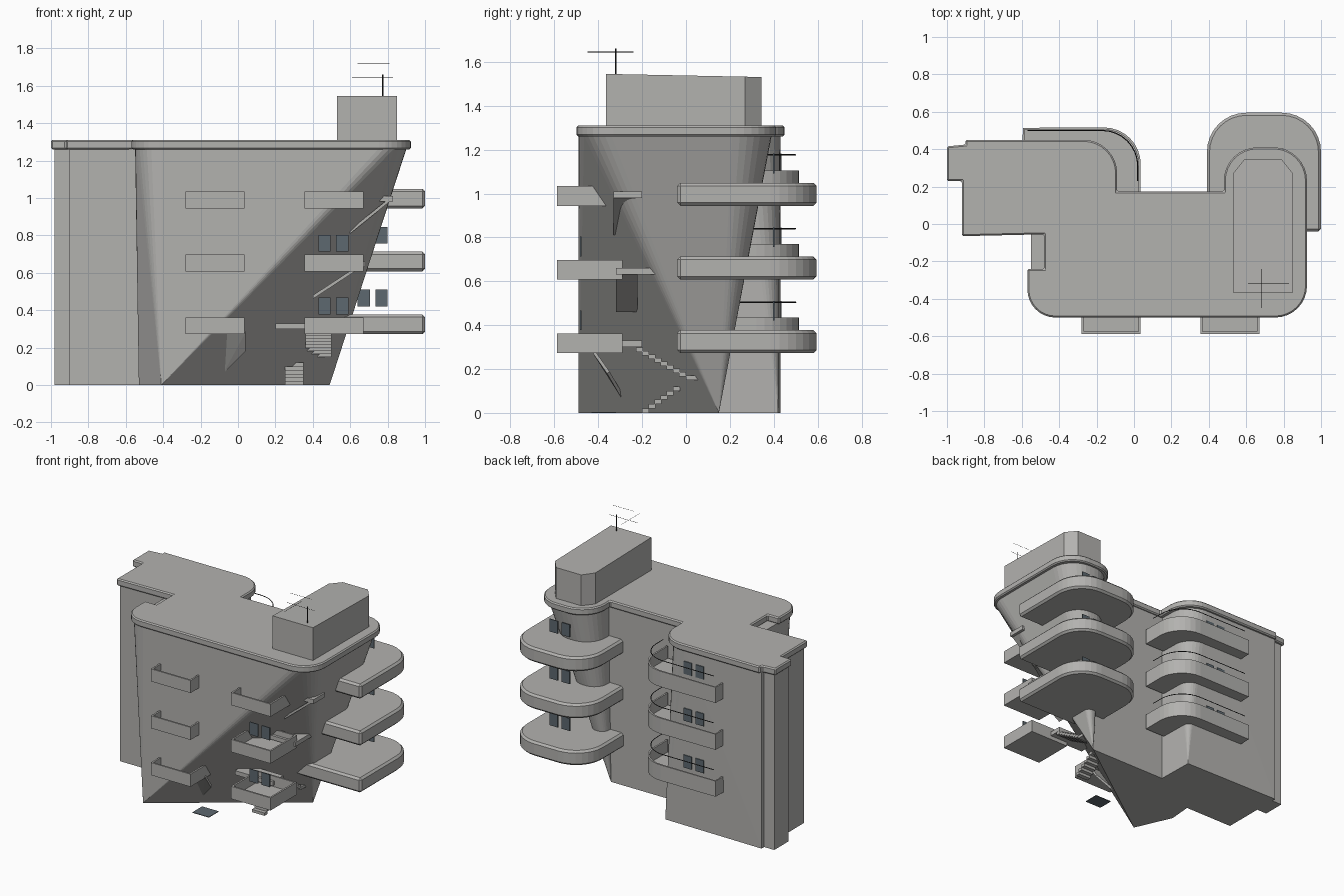
import bpy, bmesh, math
from mathutils import Vector

cube = bpy.data.objects.get("Cube")
if cube:
    bpy.data.objects.remove(cube, do_unlink=True)


def material(name, rgb):
    m = bpy.data.materials.new(name)
    m.use_nodes = True
    m.diffuse_color = (*rgb, 1)
    m.node_tree.nodes["Principled BSDF"].inputs["Base Color"].default_value = (*rgb, 1)
    return m


CONCRETE = material("concrete grey", (0.45, 0.445, 0.43))
GLASS = material("blue grey glass", (0.11, 0.14, 0.16))
IRON = material("dark iron", (0.02, 0.02, 0.02))


def finish(name, bm, mat, bevel=0):
    bmesh.ops.recalc_face_normals(bm, faces=bm.faces)
    me = bpy.data.meshes.new(name)
    bm.to_mesh(me)
    bm.free()
    ob = bpy.data.objects.new(name, me)
    bpy.context.collection.objects.link(ob)
    me.materials.append(mat)
    if bevel:
        mod = ob.modifiers.new("edge", "BEVEL")
        mod.width, mod.segments = bevel, 1
        mod.limit_method, mod.angle_limit = "ANGLE", math.radians(50)
    return ob


def rounded(corners, closed=True, steps=8):
    """Turn (x, y[, radius]) corners into an outline with right-angle fillets."""
    out, n = [], len(corners)
    for i, c in enumerate(corners):
        p = Vector(c[:2])
        if len(c) == 2 or (not closed and i in (0, n - 1)):
            out.append(p)
            continue
        a = (Vector(corners[i - 1][:2]) - p).normalized() * c[2]
        b = (Vector(corners[(i + 1) % n][:2]) - p).normalized() * c[2]
        for k in range(steps + 1):
            t = math.pi / 2 * k / steps
            out.append(p + a * (1 - math.sin(t)) + b * (1 - math.cos(t)))
    return out


def prism(name, outline, z0, z1, mat=CONCRETE, bevel=0):
    bm = bmesh.new()
    low = [bm.verts.new((x, y, z0)) for x, y in outline]
    top = [bm.verts.new((x, y, z1)) for x, y in outline]
    n = len(low)
    bm.faces.new(low[::-1])
    bm.faces.new(top)
    for i in range(n):
        j = (i + 1) % n
        bm.faces.new((low[i], low[j], top[j], top[i]))
    return finish(name, bm, mat, bevel)


def box(name, x0, x1, y0, y1, z0, z1, mat=CONCRETE):
    return prism(name, [(x0, y0), (x1, y0), (x1, y1), (x0, y1)], z0, z1, mat)


def hull(name, points, mat=CONCRETE):
    bm = bmesh.new()
    for p in points:
        bm.verts.new(p)
    res = bmesh.ops.convex_hull(bm, input=bm.verts)
    spare = {g for g in res["geom_interior"] + res["geom_unused"]
             if isinstance(g, bmesh.types.BMVert)}
    bmesh.ops.delete(bm, geom=list(spare), context="VERTS")
    return finish(name, bm, mat)


def rod(name, points, radius):
    cu = bpy.data.curves.new(name, "CURVE")
    cu.dimensions, cu.bevel_depth, cu.bevel_resolution = "3D", radius, 0
    sp = cu.splines.new("POLY")
    sp.points.add(len(points) - 1)
    for q, p in zip(sp.points, points):
        q.co = (*p, 1)
    ob = bpy.data.objects.new(name, cu)
    bpy.context.collection.objects.link(ob)
    cu.materials.append(IRON)


def at(outline, z):
    return [(x, y, z) for x, y in outline]


EAVES, ROOF, FLOOR = 1.262, 1.31, 0.336
foot = (0.49, 0.15, 0)

# Main body: wide top leaning in to a wedge-shaped base
main_top = rounded([(-0.55, 0.16), (-0.55, -0.49, 0.14), (0.9, -0.49, 0.15), (0.9, 0.16)])
hull("main_body", at(main_top, EAVES) +
     [(-0.41, -0.49, 0), foot, (-0.5, 0.15, 0), (-0.53, -0.22, 0)])

# Right tower: rounded back that tapers to the same foot
tower_top = rounded([(0.5, -0.1), (0.9, -0.1), (0.9, 0.39, 0.18), (0.5, 0.39, 0.18)])
hull("tapered_tower", at(tower_top, EAVES) + [foot])

# Left wing with one rounded upper corner, and its narrow end pier
wing_top = rounded([(-0.9, -0.05), (-0.12, -0.05), (-0.12, 0.43, 0.17), (-0.9, 0.43)])
hull("left_wing", at(wing_top, EAVES) +
     [(-0.9, -0.05, 0), (-0.12, -0.05, 0), (-0.13, 0.42, 0), (-0.9, 0.43, 0)])
box("end_pier", -0.98, -0.88, 0.24, 0.4, 0, EAVES)

# Overhanging roof slab
roof = rounded([(-0.92, -0.065), (-0.48, -0.055), (-0.48, -0.24), (-0.57, -0.24),
                (-0.57, -0.5, 0.15), (0.925, -0.5, 0.17), (0.925, 0.41, 0.18),
                (0.48, 0.41, 0.18), (0.48, 0.175), (-0.09, 0.175), (-0.09, 0.45, 0.18),
                (-0.9, 0.45), (-0.9, 0.425), (-1, 0.415), (-1, 0.23), (-0.92, 0.23)])
prism("roof_slab", roof, 1.26, ROOF, bevel=0.008)

# Penthouse with chamfered back corners and a slightly sloping top
house = [(0.53, -0.365), (0.85, -0.365), (0.85, 0.27), (0.79, 0.345), (0.59, 0.345), (0.53, 0.27)]
hull("penthouse", at(house, ROOF - 0.01) + [(x, y, 1.545 - 0.02 * (y + 0.36)) for x, y in house])

# Rooftop aerial
rod("aerial_mast", [(0.775, -0.32, 1.54), (0.775, -0.32, 1.66)], 0.004)
rod("aerial_crossbar", [(0.61, -0.32, 1.645), (0.83, -0.32, 1.645)], 0.0012)
rod("aerial_boom", [(0.68, -0.45, 1.645), (0.68, -0.24, 1.645)], 0.0012)
rod("aerial_top_bar", [(0.64, -0.32, 1.72), (0.81, -0.32, 1.72)], 0.001)


def window_pair(name, x, y, z):
    for side, dx in (("a", 0), ("b", 0.095)):
        box(f"{name}_{side}", x + dx, x + dx + 0.065, y - 0.003, y + 0.003, z, z + 0.09, GLASS)


big_balcony = rounded([(0.39, -0.04), (1, -0.04), (1, 0.595, 0.21), (0.39, 0.595, 0.21)])
wing_path = [(-0.59, 0.4), (-0.59, 0.51), (0.03, 0.51, 0.19), (0.03, 0.17)]
wing_line = rounded(wing_path, closed=False)
rail_line = rounded([(-0.57, 0.5), (0.02, 0.5, 0.19), (0.02, 0.23)], closed=False)

for level in range(3):
    z = 0.272 + FLOOR * level
    n = level + 1
    # Big rounded balcony around the tower
    prism(f"tower_balcony_{n}", big_balcony, z, z + 0.105, bevel=0.014)
    window_pair(f"tower_window_{n}", 0.64, 0.4, z + 0.148)

    # Wing balcony: floor, thin parapet and handrail
    prism(f"wing_balcony_floor_{n}", wing_line + [Vector((-0.2, 0.17))
          , Vector((-0.2, 0.4))], z + 0.05, z + 0.075)
    bm = bmesh.new()
    low = [bm.verts.new((p.x, p.y, z + 0.05)) for p in wing_line]
    top = [bm.verts.new((p.x, p.y, z + 0.162)) for p in wing_line]
    for i in range(len(low) - 1):
        bm.faces.new((low[i], low[i + 1], top[i + 1], top[i]))
    parapet = finish(f"wing_parapet_{n}", bm, CONCRETE)
    solid = parapet.modifiers.new("thickness", "SOLIDIFY")
    solid.thickness, solid.offset = 0.012, 0
    rod(f"wing_handrail_{n}", at(rail_line, z + 0.232), 0.003)
    window_pair(f"wing_window_{n}", -0.445, 0.433, z + 0.148)

    # Two box balconies on the front
    for side, x0 in (("left", -0.28), ("right", 0.355)):
        x1, y0, y1, t, h = x0 + 0.315, -0.588, -0.29, 0.012, z + 0.09
        name = f"front_{side}_balcony_{n}"
        box(name + "_floor", x0, x1, y0, y1, z, z + 0.015)
        box(name + "_front", x0, x1, y0, y0 + t, z, h)
        box(name + "_back", x0, x1, y1 - t, y1, z, h)
        for end, xe in (("left", x0), ("right", x1 - t)):
            box(f"{name}_{end}", xe, xe + t, y0, y1, z, h)
    if level < 2:
        window_pair(f"front_window_{n}", 0.43, -0.48, z + 0.105)

# Entrance canopy and doormat under the slanted face
canopy = [(-0.08, -0.29, 0.06), (-0.08, -0.43, 0.28), (0.04, -0.43, 0.28), (0.04, -0.36, 0.18)]
hull("entrance_canopy", canopy + [(x, y + 0.012, z + 0.008) for x, y, z in canopy])
box("doormat", -0.06, 0.07, -0.43, -0.32, 0, 0.004, GLASS)

# Switchback stair: lower flight runs back, upper flight returns to the front
for i in range(8):
    y, z = -0.2 + 0.028 * i, 0.02 * (i + 1)
    box(f"lower_step_{i + 1}", 0.25, 0.35, y, y + 0.032, z - 0.02, z)
    y, z = 0.0 - 0.028 * i, 0.17 + 0.016 * (i + 1)
    box(f"upper_step_{i + 1}", 0.36, 0.5, y - 0.032, y, z - 0.02, z)
box("half_landing", 0.25, 0.5, 0.0, 0.1, 0.15, 0.17)

# Stair landings and their slanted flights up the open corner
for n, (x0, x1, y0, y1, z) in enumerate([(0.2, 0.5, -0.32, -0.2, 0.3),
                                         (0.4, 0.68, -0.32, -0.05, 0.63),
                                         (0.6, 0.83, -0.33, -0.2, 0.98)]):
    box(f"landing_{n + 1}", x0, x1, y0, y1, z, z + 0.03)
    if n:
        ends = [(x1 - 0.02, y0, z), (x1 - 0.02, y0 + 0.1, z),
                (x0, y0, z - 0.17), (x0, y0 + 0.1, z - 0.17)]
        hull(f"slanted_flight_{n}", ends + [(x, y, q + 0.02) for x, y, q in ends])
